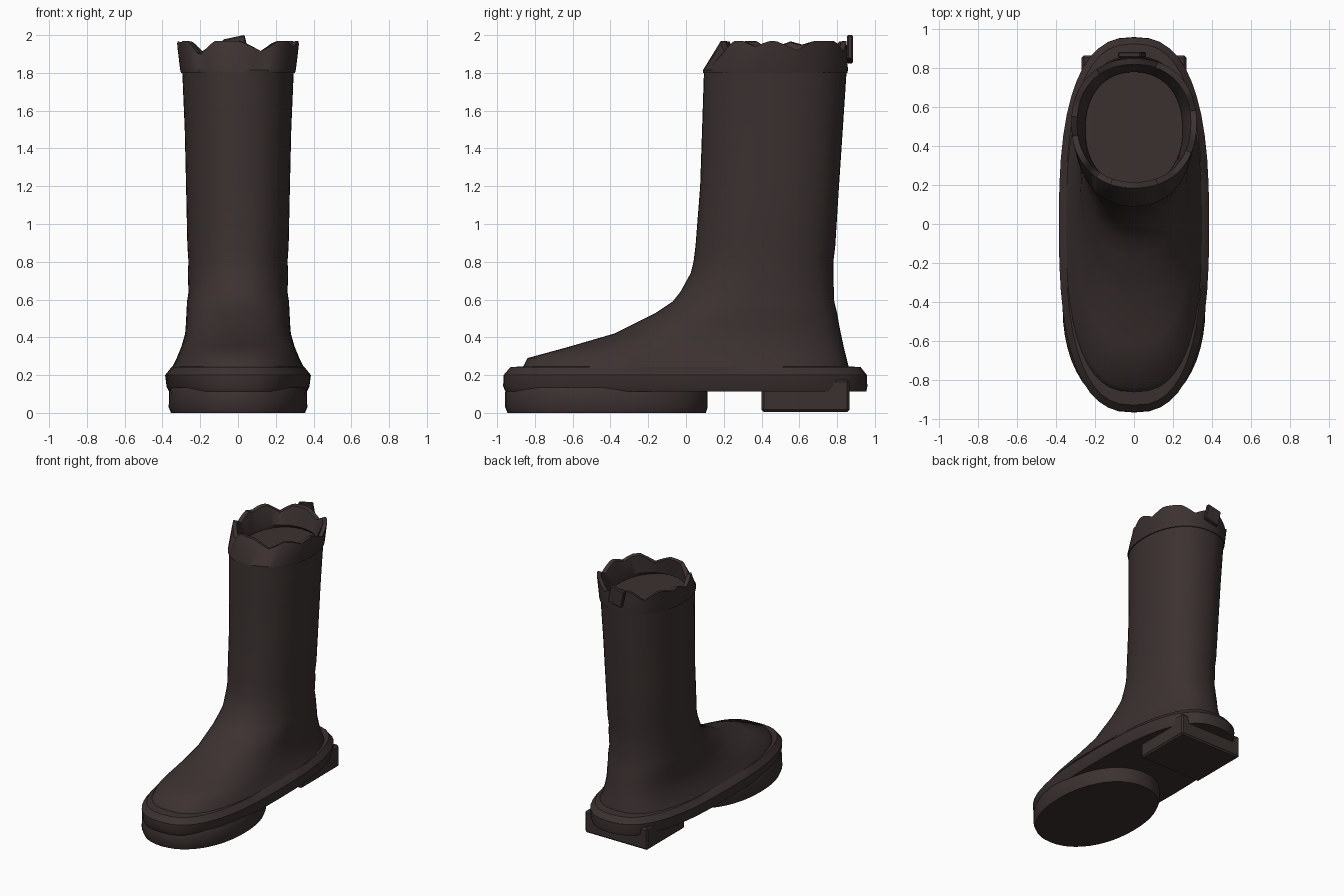
import bpy, bmesh
from math import cos, sin, pi, radians, degrees
from mathutils import Matrix

if "Cube" in bpy.data.objects:
    bpy.data.objects.remove(bpy.data.objects["Cube"], do_unlink=True)

rubber = bpy.data.materials.new("dark brown rubber")
colour = (0.044, 0.031, 0.030, 1)
rubber.diffuse_color = colour
rubber.use_nodes = True
bsdf = rubber.node_tree.nodes["Principled BSDF"]
bsdf.inputs["Base Color"].default_value = colour
bsdf.inputs["Roughness"].default_value = 0.8


def finish(bm, name, angle=35):
    bmesh.ops.recalc_face_normals(bm, faces=bm.faces)
    mesh = bpy.data.meshes.new(name)
    bm.to_mesh(mesh)
    bm.free()
    obj = bpy.data.objects.new(name, mesh)
    bpy.context.collection.objects.link(obj)
    mesh.materials.append(rubber)
    bpy.ops.object.select_all(action="DESELECT")
    obj.select_set(True)
    bpy.context.view_layer.objects.active = obj
    bpy.ops.object.shade_smooth_by_angle(angle=radians(angle))
    return obj


def outline(bm, z, front, back, half, power, segments, drop=None):
    """Rounded ring of vertices between front and back."""
    ring = []
    for i in range(segments):
        a = 2 * pi * i / segments
        c, s = cos(a), sin(a)
        x = half * abs(c) ** (2 / power) * (1 if c > 0 else -1)
        y = abs(s) ** (2 / power) * (1 if s > 0 else -1)
        y = (front + back) / 2 + y * (back - front) / 2
        ring.append(bm.verts.new((x, y, z - (drop(degrees(a)) if drop else 0))))
    return ring


def bridge(bm, a, b):
    for i in range(len(a)):
        j = (i + 1) % len(a)
        bm.faces.new((a[i], a[j], b[j], b[i]))


def loft(name, sections, segments=48, angle=35):
    bm = bmesh.new()
    rings = [outline(bm, *s, segments) for s in sections]
    for a, b in zip(rings, rings[1:]):
        bridge(bm, a, b)
    bm.faces.new(rings[0])
    bm.faces.new(rings[-1])
    return finish(bm, name, angle)


def block(name, size, centre, bevel, tilt=0):
    bm = bmesh.new()
    bmesh.ops.create_cube(bm, size=1)
    bmesh.ops.scale(bm, vec=size, verts=bm.verts)
    bmesh.ops.bevel(bm, geom=bm.edges[:], offset=bevel, segments=1, affect="EDGES")
    move = Matrix.Translation(centre) @ Matrix.Rotation(radians(tilt), 4, "Y")
    bmesh.ops.transform(bm, matrix=move, verts=bm.verts)
    return finish(bm, name, 20)


# Foot and shaft: z, front, back, half width, roundness
loft("boot_body", [
    (0.115, -0.92, 0.86, 0.365, 2.6),
    (0.19, -0.90, 0.87, 0.38, 2.6),
    (0.25, -0.86, 0.86, 0.345, 2.6),
    (0.29, -0.84, 0.85, 0.325, 2.6),
    (0.35, -0.62, 0.835, 0.30, 2.5),
    (0.42, -0.38, 0.82, 0.28, 2.4),
    (0.47, -0.28, 0.81, 0.276, 2.4),
    (0.53, -0.16, 0.80, 0.273, 2.3),
    (0.59, -0.07, 0.785, 0.27, 2.3),
    (0.64, -0.03, 0.783, 0.262, 2.2),
    (0.74, 0.025, 0.78, 0.266, 2.2),
    (0.80, 0.04, 0.78, 0.262, 2.2),
    (0.88, 0.05, 0.79, 0.268, 2.2),
    (1.2, 0.075, 0.81, 0.275, 2.2),
    (1.5, 0.085, 0.83, 0.282, 2.2),
    (1.805, 0.095, 0.85, 0.295, 2.2)], angle=60)

# Welt around the foot
loft("welt", [
    (0.112, -0.955, 0.955, 0.365, 2.6),
    (0.14, -0.968, 0.96, 0.378, 2.6),
    (0.20, -0.966, 0.958, 0.386, 2.6),
    (0.242, -0.93, 0.925, 0.352, 2.6),
    (0.247, -0.86, 0.855, 0.335, 2.6)])

# Round front sole
loft("front_sole", [
    (0.0, -0.945, 0.105, 0.355, 2.15),
    (0.03, -0.957, 0.115, 0.367, 2.15),
    (0.11, -0.957, 0.115, 0.365, 2.15),
    (0.135, -0.945, 0.11, 0.355, 2.15)])

# Square heel
block("heel", (0.54, 0.465, 0.17), (0, 0.6325, 0.09), 0.012)

# Collar with a notched rim: angle, depth, half spread of each notch
notches = [(233, 0.08, 16), (290, 0.055, 20), (190, 0.05, 15), (165, 0.02, 12),
           (125, 0.06, 18), (70, 0.055, 18), (10, 0.05, 16), (335, 0.03, 14)]


def rim_drop(a):
    return max(d * max(0, 1 - abs((a - at + 180) % 360 - 180) / w)
               for at, d, w in notches)


bm = bmesh.new()
collar_rings = [outline(bm, *s, 72, drop) for *s, drop in [
    (1.80, 0.14, 0.81, 0.25, 2.2, None),
    (1.80, 0.09, 0.855, 0.302, 2.2, None),
    (1.815, 0.09, 0.857, 0.306, 2.2, None),
    (1.97, 0.185, 0.85, 0.322, 2.2, rim_drop),
    (1.965, 0.215, 0.82, 0.292, 2.2, rim_drop),
    (1.83, 0.195, 0.78, 0.25, 2.2, None)]]
for a, b in zip(collar_rings, collar_rings[1:] + collar_rings[:1]):
    bridge(bm, a, b)
finish(bm, "collar")

# Pull tab at the back
block("pull_tab", (0.12, 0.03, 0.13), (-0.01, 0.868, 1.925), 0.006, -12)
